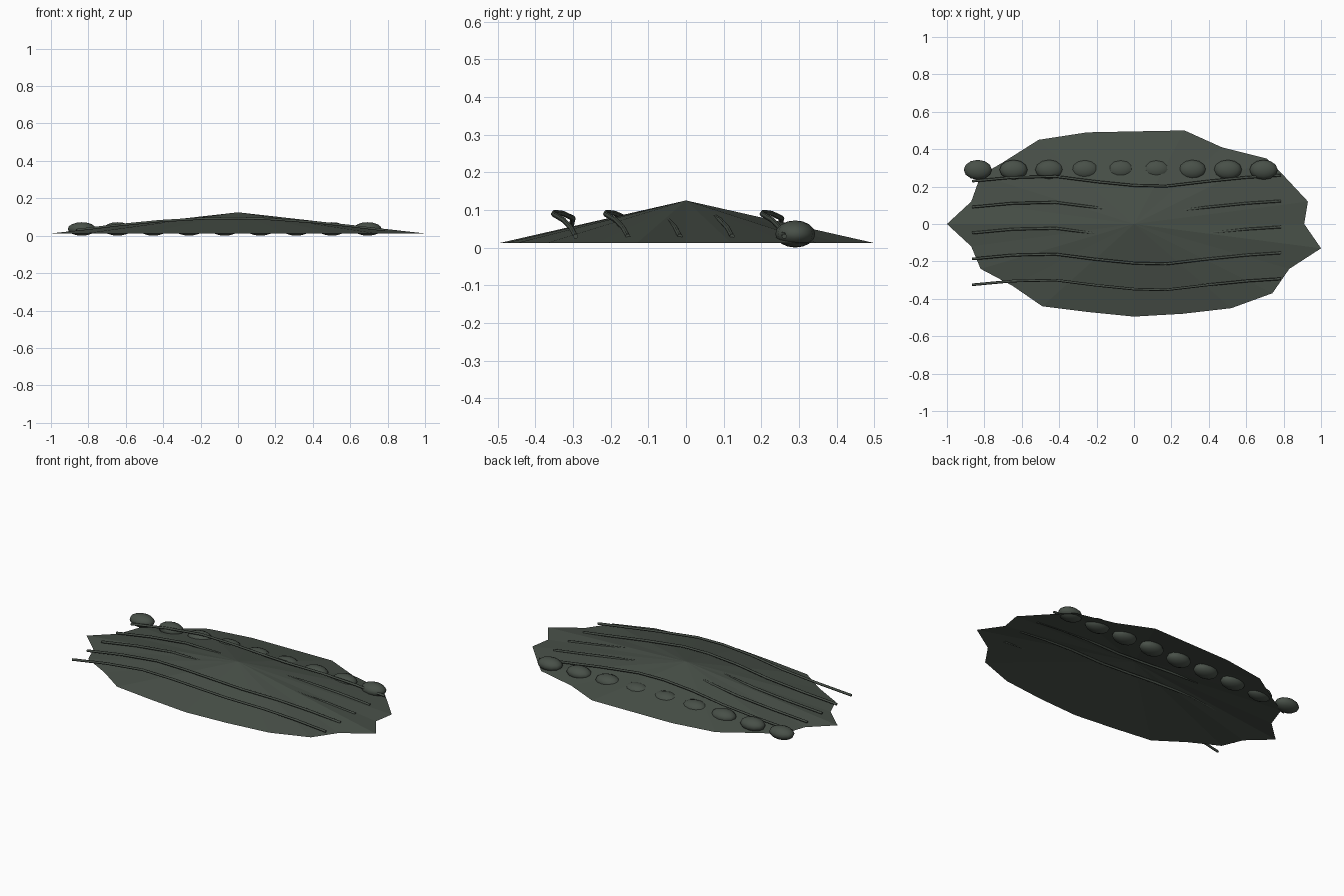
import bpy, bmesh, math

cube = bpy.data.objects.get("Cube")
if cube:
    bpy.data.objects.remove(cube)


def material(name, rgb):
    m = bpy.data.materials.new(name)
    m.use_nodes = True
    m.diffuse_color = (*rgb, 1)
    bsdf = m.node_tree.nodes["Principled BSDF"]
    bsdf.inputs["Base Color"].default_value = (*rgb, 1)
    bsdf.inputs["Roughness"].default_value = 0.9
    return m


moss = material("dark moss green", (0.065, 0.08, 0.065))


def add_mesh(name, bm):
    mesh = bpy.data.meshes.new(name)
    bm.to_mesh(mesh)
    bm.free()
    mesh.materials.append(moss)
    obj = bpy.data.objects.new(name, mesh)
    bpy.context.collection.objects.link(obj)
    return obj


# Thin, ragged-edged mound: an open fan from a central peak
outline = [(-1, 0), (-.87, -.12), (-.82, -.24), (-.65, -.33), (-.49, -.44), (-.25, -.47),
           (0, -.495), (.26, -.48), (.52, -.45), (.74, -.37), (.83, -.24), (1, -.13),
           (.91, 0), (.93, .12), (.79, .27), (.71, .35), (.47, .41), (.27, .5),
           (0, .495), (-.25, .49), (-.51, .45), (-.7, .33), (-.82, .26), (-.87, .12)]
bm = bmesh.new()
peak = bm.verts.new((0, 0, .125))
rim = [bm.verts.new((x, y, .012)) for x, y in outline]
for i, v in enumerate(rim):
    bm.faces.new((peak, v, rim[(i + 1) % len(rim)]))
add_mesh("mound", bm)

# Row of flattened pebbles along the back
for i in range(9):
    bm = bmesh.new()
    bmesh.ops.create_uvsphere(bm, u_segments=12, v_segments=8, radius=1)
    for v in bm.verts:
        v.co.x *= .075
        v.co.y *= .053
        v.co.z *= .036
    for f in bm.faces:
        f.smooth = True
    pebble = add_mesh(f"pebble_{i + 1}", bm)
    pebble.location = (-.835 + i * .191, .29, .036)

# Wavy arched ridges running lengthwise
wave = [(-.865, 0), (-.65, .02), (-.42, .025), (-.2, -.003), (0, -.023),
        (.17, -.027), (.4, 0), (.6, .02), (.785, .032)]
for i in range(5):
    curve = bpy.data.curves.new("ridge", "CURVE")
    curve.dimensions = "3D"
    curve.bevel_depth = .007
    curve.bevel_resolution = 1
    curve.use_fill_caps = True
    spline = curve.splines.new("POLY")
    spline.points.add(len(wave) - 1)
    for p, (x, dy) in zip(spline.points, wave):
        t = (x + .865) / 1.65
        p.co = (x, -.325 + i * .1385 + dy, .03 + .064 * math.sin(math.pi * t), 1)
    curve.materials.append(moss)
    ridge = bpy.data.objects.new(f"ridge_{i + 1}", curve)
    bpy.context.collection.objects.link(ridge)
